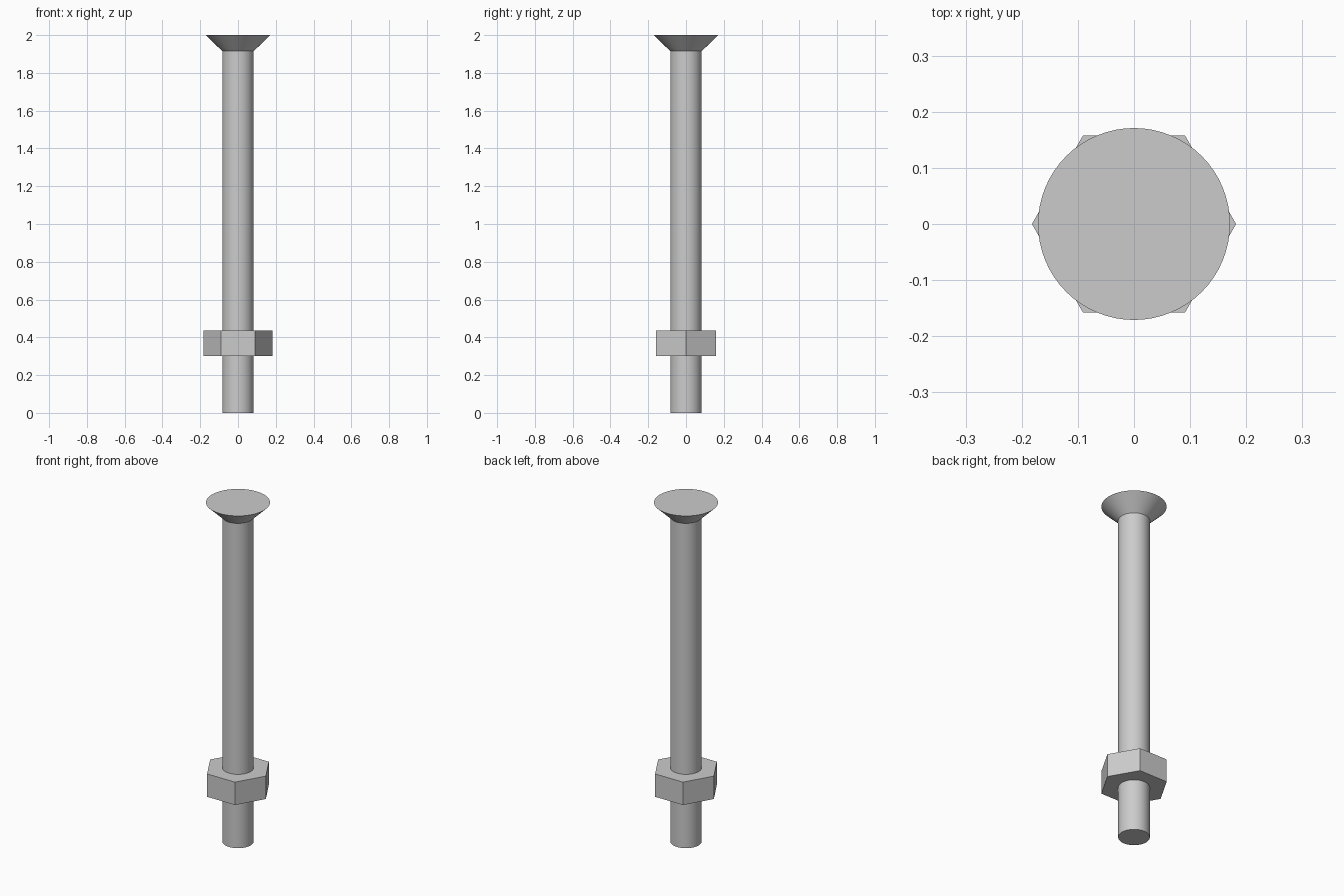
import bpy
import math

cube = bpy.data.objects.get("Cube")
if cube:
    bpy.data.objects.remove(cube, do_unlink=True)

# Plain grey steel
steel = bpy.data.materials.new("grey_steel")
steel.use_nodes = True
colour = (0.6, 0.6, 0.6, 1)
steel.diffuse_color = colour
steel.node_tree.nodes["Principled BSDF"].inputs["Base Color"].default_value = colour

SHAFT_R = 0.083
HEAD_R = 0.171
NUT_R = 0.182
HEAD_Z = 1.915


def turned_part(name, sides, r_bottom, r_top, z_bottom, z_top, smooth=True):
    """Upright prism or cone between two heights."""
    bpy.ops.mesh.primitive_cone_add(
        vertices=sides, radius1=r_bottom, radius2=r_top,
        depth=z_top - z_bottom, location=(0, 0, (z_bottom + z_top) / 2))
    part = bpy.context.object
    part.name = name
    part.data.materials.append(steel)
    if smooth:
        bpy.ops.object.shade_smooth_by_angle(angle=math.radians(30))
    return part


# Round shaft and countersunk head
turned_part("shaft", 64, SHAFT_R, SHAFT_R, 0, HEAD_Z)
turned_part("countersunk_head", 64, SHAFT_R, HEAD_R, HEAD_Z, 2)

# Hexagonal nut with corners on the x axis
nut = turned_part("hex_nut", 6, NUT_R, NUT_R, 0.3, 0.435, smooth=False)
nut.rotation_euler.z = math.radians(30)
